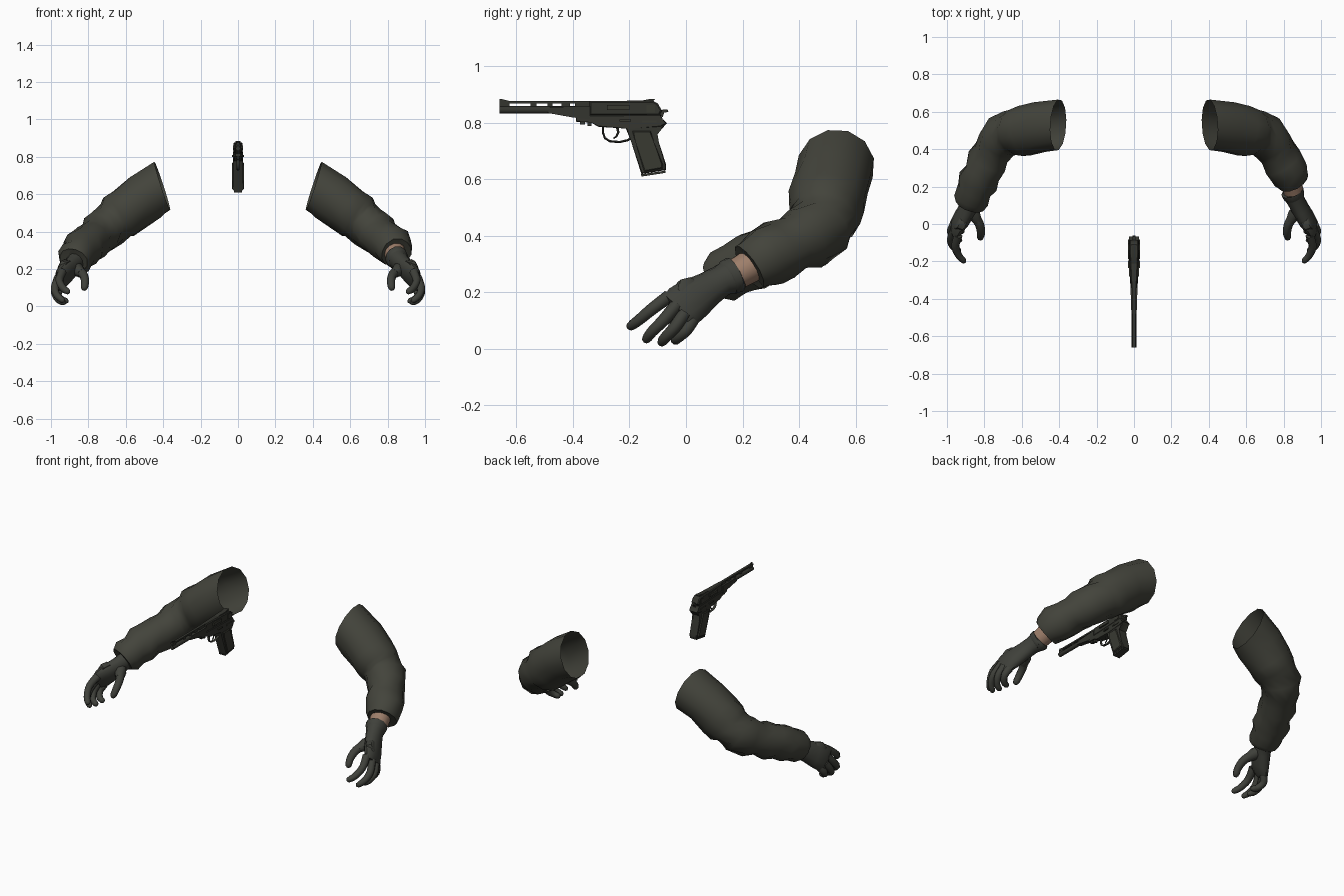
import bpy, bmesh, math
from mathutils import Vector


def colour(name, rgb):
    m = bpy.data.materials.new(name)
    m.diffuse_color = (*rgb, 1)
    return m


CLOTH = colour("olive cloth", (0.056, 0.057, 0.044))
GLOVE = colour("dark glove", (0.050, 0.052, 0.043))
SKIN = colour("skin", (0.34, 0.21, 0.145))
METAL = colour("gun metal", (0.034, 0.035, 0.028))
GRIP = colour("grip panel", (0.040, 0.041, 0.031))


def finish(name, bm, mat, angle):
    bmesh.ops.recalc_face_normals(bm, faces=bm.faces)
    me = bpy.data.meshes.new(name)
    bm.to_mesh(me)
    bm.free()
    me.materials.append(mat)
    ob = bpy.data.objects.new(name, me)
    bpy.context.collection.objects.link(ob)
    bpy.context.view_layer.objects.active = ob
    ob.select_set(True)
    bpy.ops.object.shade_smooth_by_angle(angle=math.radians(angle))
    ob.select_set(False)
    return ob


def tube(name, rings, mat, ref=(0, 0, 1), sides=10, side=1, caps=True, fold=0.0, first=None):
    """Loft through rings (x, y, z, radius along ref, other radius)."""
    bm = bmesh.new()
    cs = [Vector(r[:3]) for r in rings]
    loops = []
    for i, r in enumerate(rings):
        t = cs[min(i + 1, len(cs) - 1)] - cs[max(i - 1, 0)]
        if i == 0 and first:
            t = Vector(first)
        t.normalize()
        u = Vector(ref)
        u = (u - t * u.dot(t)).normalized()
        v = t.cross(u)
        ra, rb = r[3], r[-1]
        loop = []
        for k in range(sides):
            a = math.tau * k / sides
            f = 1 + (fold * math.sin(2 * a + i * 2.3) + fold * math.sin(3 * a - i * 1.7) if i else 0)
            p = cs[i] + u * ra * f * math.cos(a) + v * rb * f * math.sin(a)
            loop.append(bm.verts.new((p.x * side, p.y, p.z)))
        loops.append(loop)
    for a, b in zip(loops, loops[1:]):
        for k in range(sides):
            n = (k + 1) % sides
            bm.faces.new((a[k], a[n], b[n], b[k]))
    if caps:
        bm.faces.new(loops[0])
        bm.faces.new(loops[-1])
    return finish(name, bm, mat, 50)


def finger(name, pts, r, side):
    """Curved digit tapering to a rounded tip."""
    P = [Vector(p) for p in pts]
    P = [2 * P[0] - P[1]] + P + [2 * P[-1] - P[-2]]
    path = []
    for i in range(1, len(P) - 2):
        a, b, c, d = P[i - 1:i + 3]
        for s in (0, 1 / 3, 2 / 3):
            path.append(0.5 * (2 * b + (c - a) * s + (2 * a - 5 * b + 4 * c - d) * s * s
                               + (3 * b - a - 3 * c + d) * s ** 3))
    path.append(P[-2])
    n = len(path) - 1
    rings = [(*p, r * (1.08 - 0.3 * i / n)) for i, p in enumerate(path)]
    out = (P[-2] - P[-3]).normalized()
    rings[-1] = (*path[-1], r * 0.66)
    rings.append((*(path[-1] + out * r * 0.35), r * 0.3))
    tube(name, rings, GLOVE, (1, 0.1, 0.2), 8, side)


def plate(name, pts, mat, width, bevel=0.0):
    """Side profile of (y, z) points made solid across x; width may depend on y."""
    w = width if callable(width) else (lambda y: width)
    bm = bmesh.new()
    L, R = ([bm.verts.new((s * w(y), y, z)) for y, z in pts] for s in (-1, 1))
    bm.faces.new(L)
    bm.faces.new(R)
    for i in range(len(pts)):
        j = (i + 1) % len(pts)
        bm.faces.new((L[i], L[j], R[j], R[i]))
    if bevel:
        es = [e for e in bm.edges if abs(e.verts[0].co.x + e.verts[1].co.x) > 1e-4]
        bmesh.ops.bevel(bm, geom=es, offset=bevel, segments=1, affect='EDGES')
    return finish(name, bm, mat, 30)


def box(name, y0, y1, z0, z1, mat, width, bevel=0.0):
    return plate(name, [(y0, z0), (y1, z0), (y1, z1), (y0, z1)], mat, width, bevel)


# Sleeves: shared upper part, then a pulled-up cuff on one arm and a long one on the other
upper = [(.405, .53, .645, .138), (.50, .515, .585, .137), (.585, .50, .518, .135),
         (.635, .492, .48, .131), (.655, .487, .463, .119), (.695, .475, .428, .120)]
short = [(.745, .42, .39, .114), (.768, .38, .37, .102), (.795, .33, .347, .110),
         (.825, .285, .325, .108), (.842, .24, .297, .094), (.847, .225, .287, .086),
         (.845, .232, .292, .058)]
long = [(.735, .43, .395, .114), (.76, .38, .37, .099), (.785, .335, .347, .110),
        (.81, .275, .328, .099), (.835, .228, .305, .109), (.852, .18, .282, .093),
        (.868, .135, .26, .097), (.88, .105, .243, .078), (.875, .118, .25, .055)]

fingers = {
    "index_finger": [(.94, -.06, .185), (.955, -.12, .14), (.937, -.168, .10), (.908, -.20, .077)],
    "middle_finger": [(.96, -.033, .155), (.979, -.08, .10), (.968, -.12, .06), (.935, -.143, .03)],
    "ring_finger": [(.965, -.005, .125), (.979, -.04, .075), (.96, -.075, .037), (.928, -.087, .02)],
    "little_finger": [(.95, .022, .10), (.965, 0, .065), (.945, -.03, .038), (.915, -.04, .028)],
    "thumb": [(.862, .06, .20), (.827, 0, .17), (.818, -.045, .135), (.822, -.075, .095)],
}
palm = [(.85, .168, .258, .064, .060), (.866, .125, .24, .056, .048), (.89, .08, .212, .062, .046),
        (.922, .027, .177, .076, .044), (.947, -.01, .15, .080, .036), (.962, -.032, .133, .070, .020)]
across = (0, .7, -.7)

for side, label in ((1, "right"), (-1, "left")):
    tube(label + "_sleeve", upper + (short if side == 1 else long), CLOTH, (0, .3, 1), 12, side,
         False, 0.03, (.95, .05, -.31))
    tube(label + "_wrist", [(.83, .25, .305, .06), (.848, .19, .27, .056), (.86, .14, .247, .05)],
         SKIN, across, 12, side)
    tube(label + "_glove_palm", palm, GLOVE, across, 12, side)
    tube(label + "_thumb_base", [(.88, .09, .215, .03), (.856, .05, .195, .036),
                                 (.835, .012, .176, .025)], GLOVE, across, 8, side)
    # Cuff band and padded back of the glove
    tube(label + "_glove_cuff", [(.846, .176, .264, .060, .056), (.847, .173, .262, .066, .063),
                                 (.856, .15, .252, .064, .058), (.859, .143, .248, .056, .05)],
         GLOVE, across, 12, side)
    tube(label + "_knuckle_pad", [(.915, .012, .19, .062, .052), (.944, .024, .202, .060, .048),
                                  (.949, .026, .204, .05, .04)], GLOVE, across, 8, side)
    for part, pts in fingers.items():
        finger(f"{label}_{part}", pts, .025 if part == "thumb" else .022, side)


# Pistol barrel with a ventilated rib above it
tube("barrel", [(0, -.66, .845, .013), (0, -.34, .845, .0135)], METAL, sides=12)
box("top_rib", -.66, -.34, .867, .876, METAL, .008)
for y0, y1 in ((-.66, -.625), (-.55, -.53), (-.49, -.473), (-.44, -.41), (-.392, -.34)):
    box("rib_post", y0, y1, .85, .869, METAL, .006)
plate("front_sight", [(-.66, .874), (-.615, .874), (-.655, .884), (-.66, .884)], METAL, .004)


def taper(y):
    return .028 - .014 * min(1, max(0, (-.2 - y) / .21))


# Receiver, frame and nose
plate("forend", [(-.49, .834), (-.40, .818), (-.34, .812), (-.34, .858), (-.48, .855)], METAL, taper)
plate("receiver", [(-.342, .825), (-.095, .825), (-.085, .842), (-.10, .868), (-.115, .876),
                   (-.342, .876)], METAL, lambda y: taper(y) - .003, .005)
plate("frame", [(-.39, .826), (-.39, .803), (-.335, .803), (-.31, .785), (-.20, .778), (-.09, .785),
                (-.067, .797), (-.085, .81), (-.09, .828)], METAL, taper, .003)
box("front_lug", -.375, -.358, .793, .806, METAL, .009)
box("front_lug_rear", -.348, -.335, .788, .806, METAL, .009)
plate("rear_sight", [(-.215, .874), (-.12, .874), (-.107, .884), (-.125, .884), (-.15, .879),
                     (-.205, .879)], METAL, .013)
plate("hammer", [(-.10, .825), (-.082, .82), (-.077, .835), (-.062, .838), (-.066, .847),
                 (-.088, .845)], METAL, .007)
box("ejection_cover", -.28, -.20, .845, .862, GRIP, .0275)
box("slide_serration_band", -.14, -.11, .835, .862, GRIP, .0268)
box("safety_lever", -.155, -.105, .80, .808, GRIP, .032)
box("slide_stop", -.235, -.195, .803, .81, GRIP, .031)

# Grip with side panels and a separate base plate
plate("grip", [(-.215, .785), (-.09, .785), (-.07, .795), (-.085, .778), (-.105, .76), (-.10, .73),
               (-.07, .65), (-.07, .632), (-.158, .618), (-.195, .735)], METAL, .026, .004)
plate("grip_panels", [(-.19, .77), (-.125, .77), (-.113, .73), (-.082, .652), (-.082, .638),
                      (-.148, .626), (-.18, .735)], GRIP, .033, .004)
plate("magazine_base", [(-.072, .630), (-.072, .622), (-.157, .609), (-.16, .617)], METAL, .022)

# Trigger and its guard
tube("trigger_guard", [(0, y, z, .004, .009) for y, z in (
    (-.293, .79), (-.294, .765), (-.287, .745), (-.27, .734), (-.235, .731), (-.205, .738),
    (-.19, .75))], METAL, ref=(0, .6, .8), sides=8)
tube("trigger", [(0, -.243, .785, .006), (0, -.24, .765, .005), (0, -.247, .75, .004),
                 (0, -.257, .744, .003)], METAL, ref=(1, 0, 0), sides=6)
